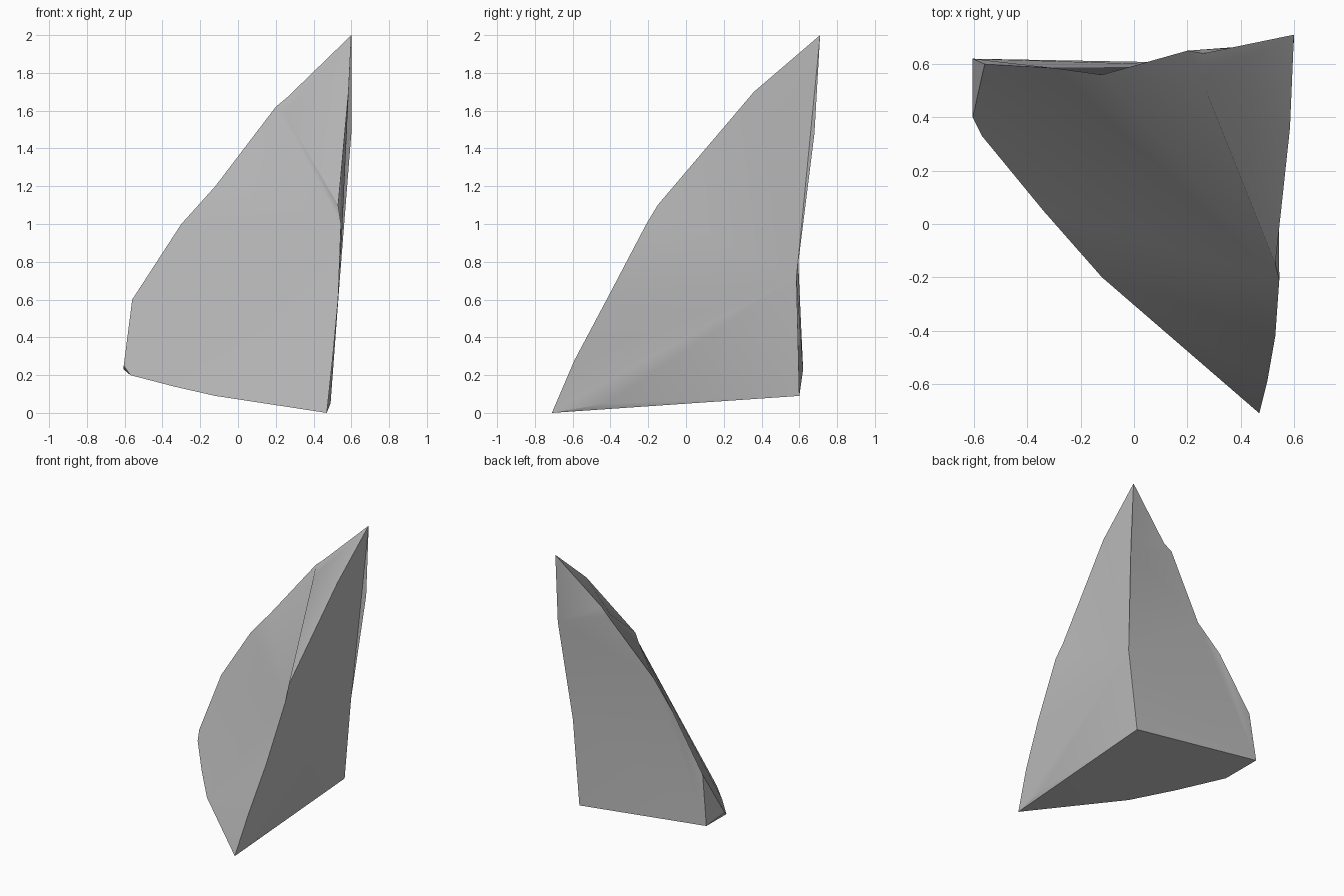
import bpy
import bmesh

cube = bpy.data.objects.get("Cube")
if cube:
    bpy.data.objects.remove(cube, do_unlink=True)

# Stone colour
stone = bpy.data.materials.new("stone_grey")
stone.use_nodes = True
grey = (0.5, 0.5, 0.5, 1)
stone.diffuse_color = grey
stone.node_tree.nodes["Principled BSDF"].inputs["Base Color"].default_value = grey

# Corners of the shard, named by where they lie
corners = {
    "peak": (.6, .71, 2),
    # front right ridge, downwards
    "ridge_top": (.585, .36, 1.7),
    "chip_top": (.53, -.15, 1.1),
    "chip_low": (.545, -.21, 1),
    "ridge_mid": (.53, -.42, .6),
    "ridge_low": (.5, -.59, .28),
    "toe": (.47, -.71, 0),
    # lower front edge, towards the left tip
    "hem_near": (-.12, -.2, .09),
    "hem_mid": (-.34, .05, .14),
    "hem_far": (-.57, .33, .2),
    "tip_front": (-.605, .4, .25),
    "tip_back": (-.605, .62, .23),
    # sloping back edge, upwards
    "tip_top": (-.56, .6, .6),
    "slope_low": (-.3, .585, 1),
    "slope_mid": (-.12, .56, 1.2),
    "notch": (.2, .65, 1.62),
    "notch_top": (.26, .64, 1.67),
    "chip_end": (.25, .55, 1.58),
    # rear right edge and base
    "rear_top": (.6, .68, 1.48),
    "rear_mid": (.54, .585, .72),
    "heel": (.475, .6, .09),
    "base_side": (.49, -.42, .05),
}

# Each facet group is a fan: the hub first, then the rim in order
fans = [
    # lower front
    "hem_near toe ridge_low ridge_mid chip_low",
    # broad front
    "chip_low hem_near hem_mid hem_far tip_top slope_low slope_mid notch chip_end",
    # chipped upper front and its thin step
    "chip_end notch notch_top peak ridge_top chip_top chip_low",
    # left tip
    "tip_front hem_far tip_back tip_top hem_far",
    # right side
    "rear_mid rear_top peak ridge_top chip_top chip_low ridge_mid ridge_low toe base_side heel",
    # upper back
    "rear_top peak notch_top notch slope_mid rear_mid",
    # lower back
    "tip_back heel rear_mid slope_mid slope_low tip_top",
    # underside
    "heel base_side toe hem_near hem_mid hem_far tip_back",
]

bm = bmesh.new()
verts = {name: bm.verts.new(place) for name, place in corners.items()}
for fan in fans:
    hub, *rim = [verts[name] for name in fan.split()]
    for first, second in zip(rim, rim[1:]):
        bm.faces.new((hub, first, second))
bmesh.ops.recalc_face_normals(bm, faces=bm.faces)

mesh = bpy.data.meshes.new("rock_shard")
bm.to_mesh(mesh)
bm.free()
mesh.materials.append(stone)
shard = bpy.data.objects.new("rock_shard", mesh)
bpy.context.collection.objects.link(shard)

# Soft facets within each side, crisp edges between sides
bpy.ops.object.select_all(action="DESELECT")
shard.select_set(True)
bpy.context.view_layer.objects.active = shard
bpy.ops.object.shade_smooth_by_angle(angle=.5)
